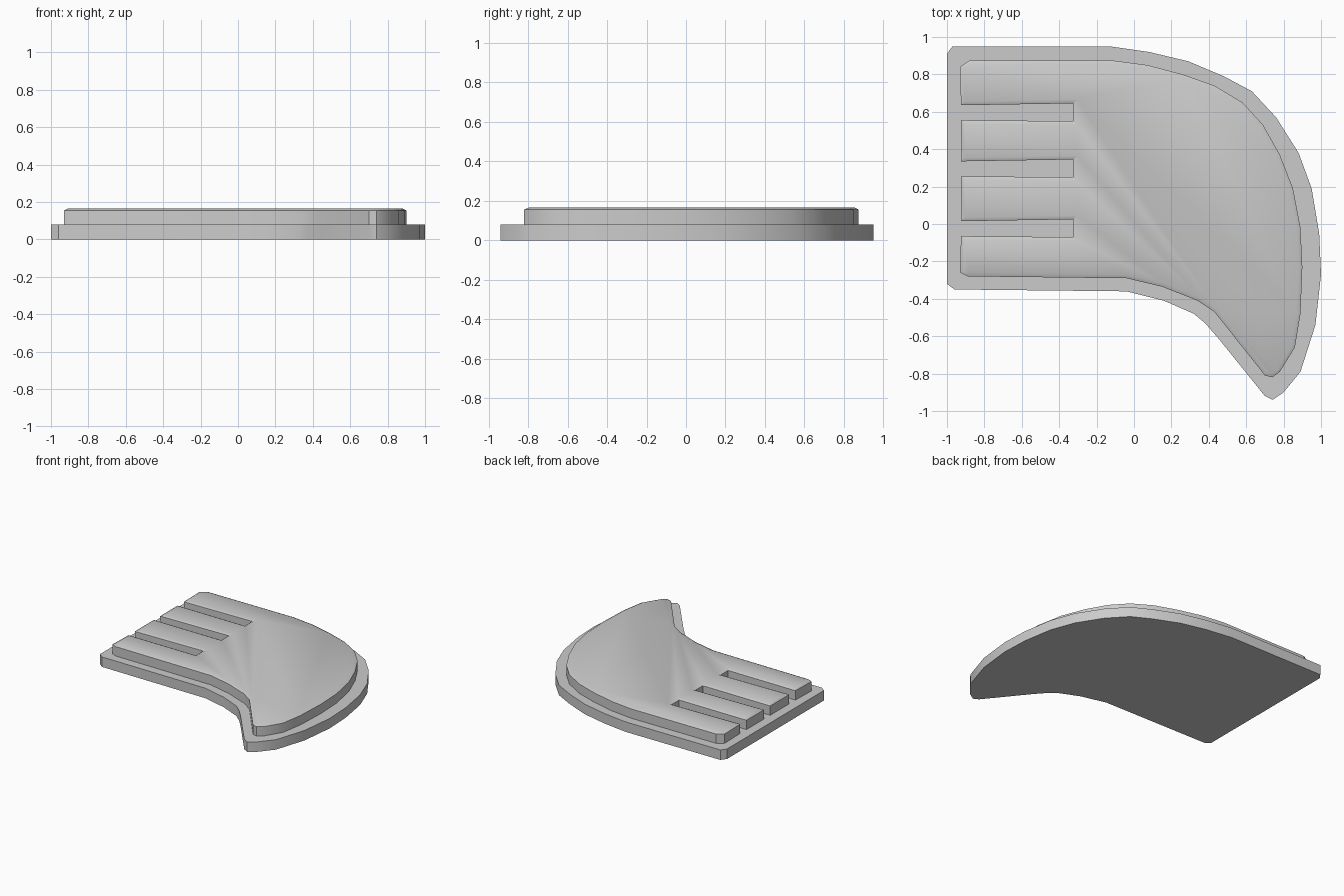
import bpy
import bmesh
import math

cube = bpy.data.objects.get("Cube")
if cube:
    bpy.data.objects.remove(cube, do_unlink=True)

grey = bpy.data.materials.new("plain grey")
grey.use_nodes = True
colour = (0.6, 0.6, 0.6, 1)
grey.diffuse_color = colour
grey.node_tree.nodes["Principled BSDF"].inputs["Base Color"].default_value = colour


def make_plate(name, outline, bottom, top, rim_width=0, rim_drop=0):
    """Extrude a counter-clockwise outline, with an optional chamfered top rim."""
    bm = bmesh.new()
    face = bm.faces.new([bm.verts.new((x, y, bottom)) for x, y in outline])
    face.normal_update()
    extruded = bmesh.ops.extrude_face_region(bm, geom=[face], use_keep_orig=True)["geom"]
    for vert in (item for item in extruded if isinstance(item, bmesh.types.BMVert)):
        vert.co.z = top - rim_drop
    cap = next(item for item in extruded if isinstance(item, bmesh.types.BMFace))
    bmesh.ops.recalc_face_normals(bm, faces=bm.faces[:])
    if rim_width:
        bmesh.ops.inset_region(bm, faces=[cap], thickness=rim_width, use_even_offset=True)
        for vert in cap.verts:
            vert.co.z = top
    mesh = bpy.data.meshes.new(name)
    bm.to_mesh(mesh)
    bm.free()
    mesh.materials.append(grey)
    plate = bpy.data.objects.new(name, mesh)
    bpy.context.collection.objects.link(plate)
    bpy.ops.object.select_all(action="DESELECT")
    plate.select_set(True)
    bpy.context.view_layer.objects.active = plate
    bpy.ops.object.shade_smooth_by_angle(angle=math.radians(30))
    return plate


# Backing plate: wide border around the raised hand-like shape
backing_outline = [
    (-1, -.32), (-.96, -.35), (-.04, -.36), (.16, -.41), (.32, -.48), (.38, -.53),
    (.45, -.61), (.7, -.92), (.74, -.94), (.8, -.9), (.89, -.79), (.97, -.54),
    (1, -.27), (.99, -.05), (.95, .19), (.88, .38), (.76, .57), (.63, .71),
    (.48, .79), (.29, .87), (.08, .92), (-.13, .95), (-.97, .95), (-1, .91),
]
make_plate("backing_plate", backing_outline, 0, .08)

# Raised plate: curved body, then four fingers separated by three slots
raised_outline = [
    (-.93, -.26), (-.89, -.28), (-.04, -.29), (.15, -.335), (.34, -.41), (.43, -.47),
    (.7, -.81), (.74, -.82), (.78, -.79), (.86, -.66), (.89, -.48), (.9, -.23),
    (.89, -.02), (.85, .19), (.78, .37), (.69, .53), (.58, .65), (.43, .74),
    (.26, .8), (.07, .85), (-.12, .875), (-.88, .875), (-.93, .84),
]
for slot_top in (.64, .34, .02):
    slot_bottom = slot_top - .085
    raised_outline += [(-.925, slot_top - .005), (-.325, slot_top + .005),
                       (-.325, slot_bottom - .005), (-.925, slot_bottom)]
make_plate("raised_plate", raised_outline, .08, .165, rim_width=.02, rim_drop=.01)
